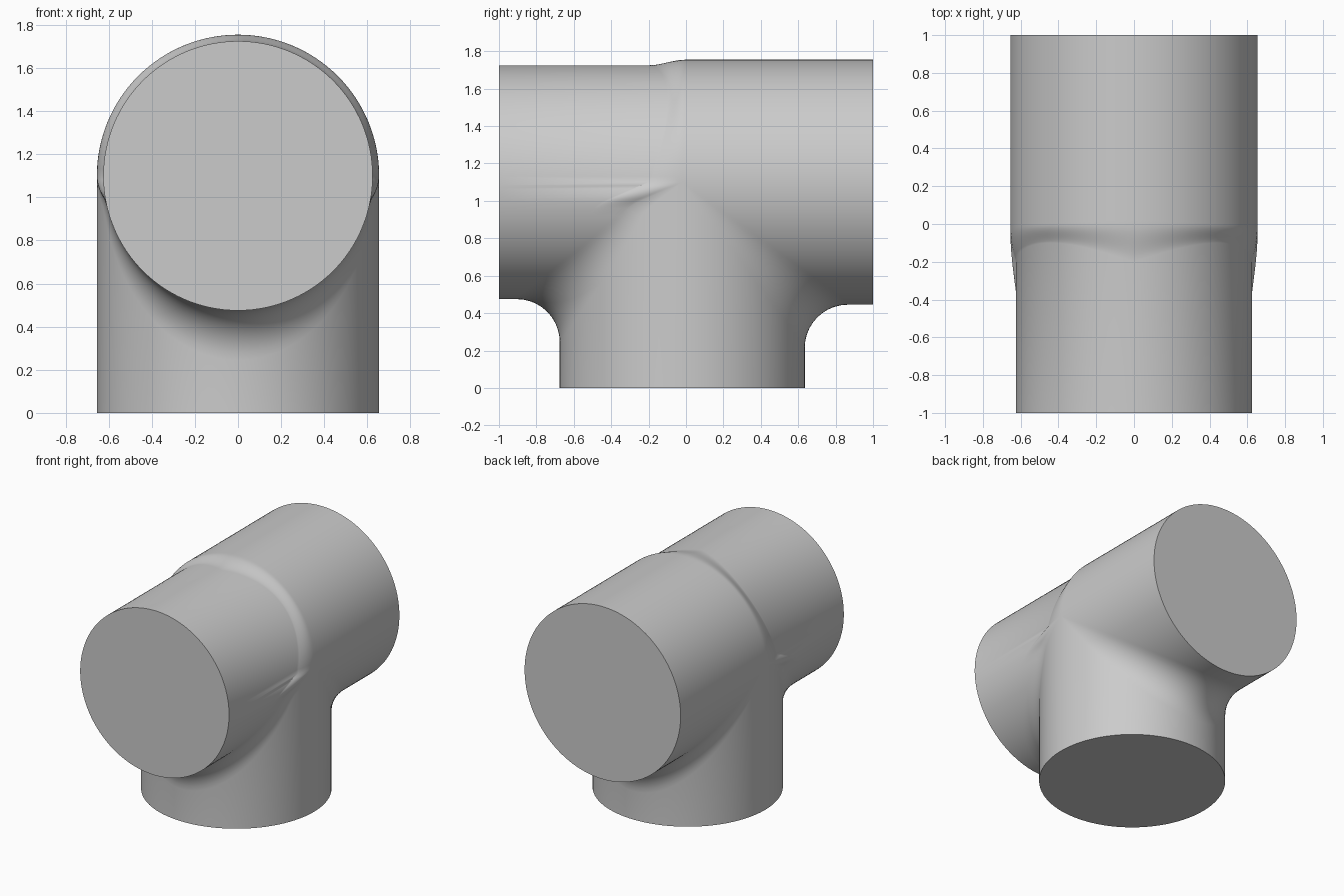
import bpy, bmesh, math
from mathutils import Vector

cube = bpy.data.objects.get("Cube")
if cube:
    bpy.data.objects.remove(cube, do_unlink=True)

AXIS_Z, BRANCH_Y = 1.1, -0.02      # run height, branch offset
BIG, SMALL, FILLET = 0.655, 0.625, 0.23
STEPS, ARC, EASE = 64, 10, 10

mat = bpy.data.materials.new("plain grey")
mat.use_nodes = True
grey = (0.6, 0.6, 0.6, 1)
mat.diffuse_color = grey
mat.node_tree.nodes["Principled BSDF"].inputs["Base Color"].default_value = grey

bm = bmesh.new()


def ring_point(radius, angle, y):
    return Vector((radius * math.cos(angle), y, AXIS_Z + radius * math.sin(angle)))


def run_line(side, angle, y, radius):
    """Points along the run from y to its end, easing into the end radius."""
    end = BIG if side > 0 else SMALL
    rise = max(math.sin(angle), 0)
    length = 0.18 + 0.02 * rise - 0.1 * max(math.sin(2 * abs(angle)), 0) * (0 < angle < math.pi / 2)
    if angle > math.pi / 2:
        length -= 0.1 * max(math.sin(2 * (math.pi - angle)), 0)
    length = min(length, 0.9 * (1 - abs(y)))
    points = []
    for i in range(EASE + 1):
        t = i / EASE
        blend = (1 - rise) * t * t + rise * t * t * (3 - 2 * t)
        points.append(ring_point(radius + (end - radius) * blend, angle, y + side * length * t))
    points.append(ring_point(end, angle, side))
    return points


def lower_column(side, phi):
    """Branch wall, rolling-ball fillet, then the run."""
    c, s = math.cos(phi), abs(math.sin(phi))
    radius = BIG if side > 0 else BIG - (BIG - SMALL) * min(1, 10 * s * s)
    reach = BIG + FILLET
    drop = math.sqrt(max((radius + FILLET) ** 2 - (reach * c) ** 2, 0))
    centre = Vector((reach * c, BRANCH_Y + side * reach * s, AXIS_Z - drop))
    wall = Vector((BIG * c, BRANCH_Y + side * BIG * s, centre.z))
    angle = math.atan2(-drop, reach * c) if drop > 1e-6 else (0 if c > 0 else math.pi)
    top = ring_point(radius, angle, centre.y)
    a, b = wall - centre, top - centre
    points = [Vector((wall.x, wall.y, 0)), wall]
    for i in range(1, ARC):
        ray = a.lerp(b, i / ARC) if a.angle(b) < 1e-3 else a.slerp_dir(b, i / ARC) \
            if hasattr(a, "slerp_dir") else a.slerp(b, i / ARC).normalized() * FILLET
        points.append(centre + ray)
    return points + run_line(side, angle, centre.y, radius)


def upper_column(side, angle):
    return run_line(side, angle, BRANCH_Y * (1 - max(math.sin(angle), 0)), BIG)


def skin(columns):
    grid = [[bm.verts.new(p) for p in col] for col in columns]
    for left, right in zip(grid, grid[1:]):
        for i in range(len(left) - 1):
            bm.faces.new((left[i], right[i], right[i + 1], left[i + 1]))


# Lower half with the branch, then upper half of the run
for side in (1, -1):
    angles = [math.pi * i / STEPS for i in range(STEPS + 1)]
    skin([lower_column(side, a) for a in angles])
    skin([upper_column(side, a) for a in angles])

# Join the strips and close the three ends
bmesh.ops.remove_doubles(bm, verts=bm.verts, dist=0.0002)
bmesh.ops.holes_fill(bm, edges=[e for e in bm.edges if e.is_boundary], sides=0)
bmesh.ops.recalc_face_normals(bm, faces=bm.faces)

mesh = bpy.data.meshes.new("pipe_tee")
bm.to_mesh(mesh)
bm.free()
tee = bpy.data.objects.new("pipe_tee", mesh)
bpy.context.collection.objects.link(tee)
mesh.materials.append(mat)

bpy.ops.object.select_all(action="DESELECT")
tee.select_set(True)
bpy.context.view_layer.objects.active = tee
bpy.ops.object.shade_smooth_by_angle(angle=math.radians(35))
